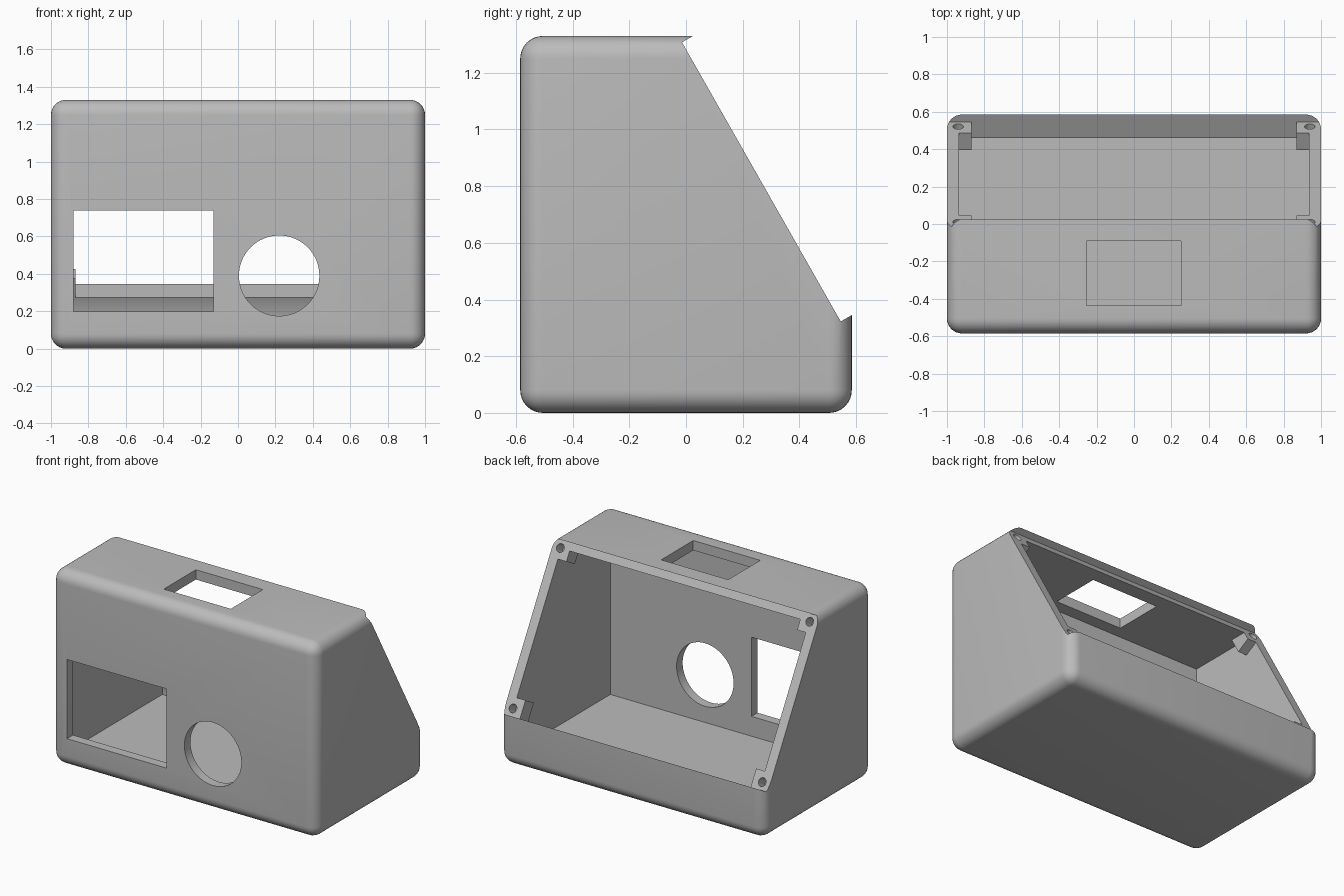
import bpy
import math
from mathutils import Matrix, Vector

if "Cube" in bpy.data.objects:
    bpy.data.objects.remove(bpy.data.objects["Cube"], do_unlink=True)

grey = bpy.data.materials.new("plain grey")
grey.use_nodes = True
grey.diffuse_color = (0.5, 0.5, 0.5, 1)
grey.node_tree.nodes["Principled BSDF"].inputs["Base Color"].default_value = (0.5, 0.5, 0.5, 1)

# Sloped panel frame: local y runs down the slope, local z points out of it
LIP_TOP = Vector((0, 0.025, 1.33))
LIP_LOW = Vector((0, 0.585, 0.345))
LENGTH = (LIP_LOW - LIP_TOP).length
down = (LIP_LOW - LIP_TOP).normalized()
out = Vector((0, -down.z, down.y))
side = down.cross(out)
SLOPE = Matrix.Translation(LIP_TOP) @ Matrix((side, down, out)).transposed().to_4x4()
RECESS, FRAME = -0.045, -0.145
WALL = 0.065


def box(name, x, y, z, frame=Matrix()):
    """Box between (low, high) limits on each axis of a frame."""
    bpy.ops.mesh.primitive_cube_add(size=1)
    ob = bpy.context.object
    ob.name = name
    size = [b - a for a, b in (x, y, z)]
    mid = [(a + b) / 2 for a, b in (x, y, z)]
    ob.data.transform(frame @ Matrix.Translation(mid) @ Matrix.Diagonal(size + [1]))
    if frame.determinant() < 0:
        ob.data.flip_normals()
    ob.data.materials.append(grey)
    return ob


def rod(name, radius, depth, matrix, sides):
    """Cylinder along the z axis of a matrix."""
    bpy.ops.mesh.primitive_cylinder_add(vertices=sides, radius=radius, depth=depth)
    ob = bpy.context.object
    ob.name = name
    ob.data.transform(matrix)
    ob.data.materials.append(grey)
    return ob


def apply(ob, mod):
    bpy.ops.object.select_all(action="DESELECT")
    bpy.context.view_layer.objects.active = ob
    ob.select_set(True)
    bpy.ops.object.modifier_apply(modifier=mod.name)


def combine(ob, tool, operation="DIFFERENCE"):
    """Cut or join a tool, then discard it."""
    mod = ob.modifiers.new("combine", "BOOLEAN")
    mod.operation, mod.solver, mod.object = operation, "EXACT", tool
    apply(ob, mod)
    bpy.data.objects.remove(tool, do_unlink=True)


# Rounded outer shell
body = box("enclosure_body", (-1, 1), (-0.585, 0.585), (0, 1.33))
bevel = body.modifiers.new("rounding", "BEVEL")
bevel.width, bevel.segments = 0.08, 8
apply(body, bevel)

# Sloped rear cut and the shallow seat for a panel
combine(body, box("slope_cut", (-2, 2), (-1, 3), (0, 2), SLOPE))
combine(body, box("panel_seat", (-2, 2), (0, LENGTH), (RECESS, 0.5), SLOPE))

# Hollow interior, keeping a thick lip along the lower rear edge
inner = (-1 + WALL, 1 - WALL)
cavity = box("cavity", inner, (-0.52, 0.52), (WALL, 1.263))
combine(cavity, box("lower_lip", (-2, 2), (LENGTH, 3), (FRAME, 1), SLOPE))
combine(body, cavity)
combine(body, box("panel_well", inner, (LENGTH - 0.4, LENGTH), (FRAME, 0.2), SLOPE))

# Four corner screw tabs with blind holes
for sx in (-1, 1):
    for low, high, hole in ((-0.005, 0.12, 0.05),
                            (LENGTH - 0.12, LENGTH + 0.006, LENGTH - 0.05)):
        xs = tuple(sorted((sx * 0.87, sx * 0.96)))
        combine(body, box("screw_tab", xs, (low, high), (FRAME - 0.004, RECESS), SLOPE), "UNION")
        place = SLOPE @ Matrix.Translation((sx * 0.94, hole, RECESS))
        combine(body, rod("screw_hole", 0.028, 0.16, place, 24))

# Front window, round front opening and top opening
combine(body, box("front_window", (-0.88, -0.13), (-0.8, -0.45), (0.2, 0.74)))
turn = Matrix.Translation((0.22, -0.6, 0.39)) @ Matrix.Rotation(math.pi / 2, 4, "X")
combine(body, rod("round_opening", 0.215, 0.3, turn, 64))
combine(body, box("top_opening", (-0.255, 0.25), (-0.435, -0.09), (1.15, 1.5)))

# Smooth rounding with crisp cut edges
bpy.ops.object.select_all(action="DESELECT")
bpy.context.view_layer.objects.active = body
body.select_set(True)
bpy.ops.object.shade_smooth_by_angle(angle=math.radians(30))
